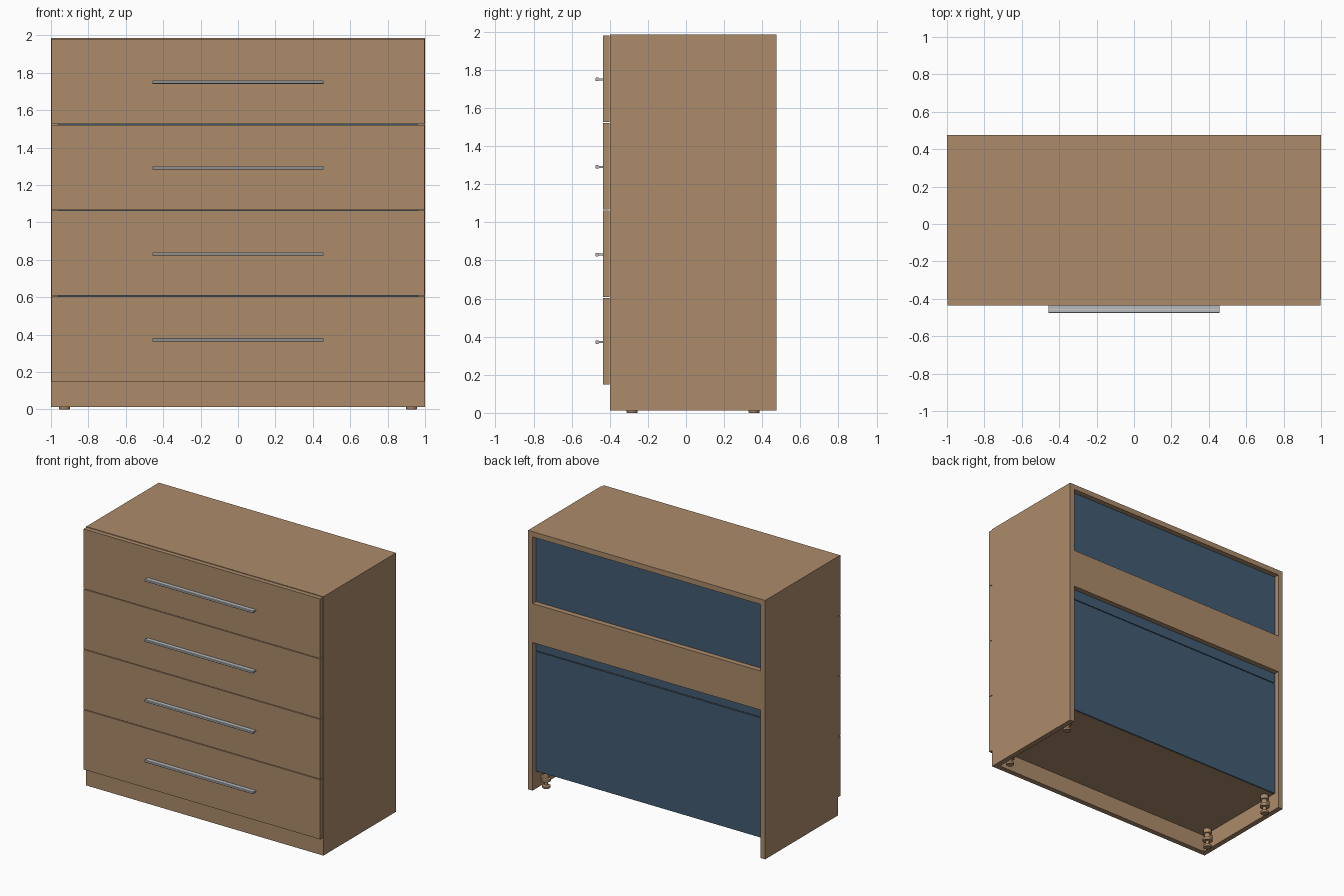
import bpy, bmesh, math

if "Cube" in bpy.data.objects:
    bpy.data.objects.remove(bpy.data.objects["Cube"])


def material(name, rgb):
    m = bpy.data.materials.new(name)
    m.diffuse_color = (*rgb, 1)
    m.use_nodes = True
    m.node_tree.nodes["Principled BSDF"].inputs["Base Color"].default_value = m.diffuse_color
    return m


WOOD = material("wood_brown", (0.413, 0.258, 0.147))
BLUE = material("back_blue", (0.054, 0.104, 0.170))
METAL = material("handle_grey", (0.47, 0.48, 0.49))


def finish(name, bm, mat):
    bmesh.ops.recalc_face_normals(bm, faces=bm.faces)
    me = bpy.data.meshes.new(name)
    bm.to_mesh(me)
    bm.free()
    me.materials.append(mat)
    ob = bpy.data.objects.new(name, me)
    bpy.context.collection.objects.link(ob)
    return ob


def box(name, x, y, z, mat=WOOD):
    """Board given by its (min, max) extents on each axis."""
    bm = bmesh.new()
    bmesh.ops.create_cube(bm, size=1)
    for v in bm.verts:
        v.co = [lo + (hi - lo) * (c + 0.5) for c, (lo, hi) in zip(v.co, (x, y, z))]
    return finish(name, bm, mat)


def extrude_x(name, profile, x0, x1, mat):
    """Extrude a (y, z) profile along x."""
    bm = bmesh.new()
    f = bm.faces.new([bm.verts.new((x0, y, z)) for y, z in profile])
    r = bmesh.ops.extrude_face_region(bm, geom=[f])
    for v in r["geom"]:
        if isinstance(v, bmesh.types.BMVert):
            v.co.x = x1
    return finish(name, bm, mat)


def lathe(name, profile, centre, mat, n=20):
    """Turn a closed-ended (radius, z) profile around a vertical axis."""
    bm = bmesh.new()
    rings = [[bm.verts.new((centre[0] + r * math.cos(2 * math.pi * i / n),
                            centre[1] + r * math.sin(2 * math.pi * i / n), z))
              for i in range(n)] for r, z in profile]
    for a, b in zip(rings, rings[1:]):
        for i in range(n):
            j = (i + 1) % n
            bm.faces.new((a[i], a[j], b[j], b[i]))
    bm.faces.new(rings[0])
    bm.faces.new(rings[-1])
    return finish(name, bm, mat)


T = 0.04                       # board thickness
FRONT, BACK = -0.40, 0.475     # carcass depth
BASE, TOP = 0.012, 1.985       # carcass height
INNER = 1.0 - T
PLINTH_TOP = 0.148

# Carcass boards
for s, side in ((-1, "left"), (1, "right")):
    box(side + "_side_panel", sorted((s * INNER, s * 1.0)), (FRONT, BACK), (BASE, TOP))
box("top_panel", (-INNER, INNER), (FRONT, BACK), (TOP - T, TOP))
box("bottom_panel", (-INNER, INNER), (FRONT, BACK - T - 0.012),
    (PLINTH_TOP - 0.003, PLINTH_TOP + T))
box("front_plinth", (-INNER, INNER), (FRONT, FRONT + T), (BASE, PLINTH_TOP - 0.003))

# Back: two thin blue sheets behind a flush cross rail
box("back_rail", (-INNER, INNER), (BACK - T, BACK), (1.14, 1.437))
for label, z in (("lower", (0.145, 1.057)), ("upper", (1.063, TOP - T))):
    box(label + "_back_sheet", (-INNER, INNER), (BACK - T - 0.010, BACK - T - 0.001), z, BLUE)

# Four drawers: front, box and lipped handle
PITCH, HIGH = 0.4595, 0.4545
for i in range(4):
    z = PLINTH_TOP + i * PITCH
    box(f"drawer_front_{i + 1}", (-0.997, 0.997), (-0.435, FRONT - 0.001), (z, z + HIGH))
    lo, hi = z + 0.06, z + 0.36
    for s in (-1, 1):
        box(f"drawer_side_{i + 1}", sorted((s * 0.90, s * 0.93)), (FRONT, 0.38), (lo, hi))
    box(f"drawer_back_{i + 1}", (-0.90, 0.90), (0.35, 0.38), (lo, hi))
    box(f"drawer_base_{i + 1}", (-0.90, 0.90), (FRONT, 0.35), (lo, lo + 0.012))
    c = z + HIGH / 2 - 0.004
    extrude_x(f"drawer_handle_{i + 1}",
              [(-0.435, c - 0.005), (-0.435, c + 0.005), (-0.455, c + 0.005),
               (-0.461, c + 0.009), (-0.472, c + 0.009), (-0.475, c + 0.006),
               (-0.475, c - 0.006), (-0.472, c - 0.009), (-0.461, c - 0.009),
               (-0.455, c - 0.005)], -0.457, 0.457, METAL)

# Adjustable feet with mounting blocks against the sides
foot = [(0.027, 0), (0.029, 0.003), (0.029, 0.016), (0.013, 0.022), (0.013, 0.050),
        (0.034, 0.053), (0.034, 0.072), (0.020, 0.078), (0.020, 0.110),
        (0.030, 0.114), (0.030, 0.146)]
for sx in (-1, 1):
    for end, y in (("front", -0.283), ("rear", 0.357)):
        ob = lathe(end + "_foot", foot, (sx * 0.928, y), WOOD)
        for p in ob.data.polygons:
            p.use_smooth = len(p.vertices) == 4
        ob.data.set_sharp_from_angle(angle=math.radians(35))
        box(end + "_foot_block", sorted((sx * 0.935, sx * (INNER + 0.001))),
            (y - 0.02, y + 0.02), (0.055, 0.10))
